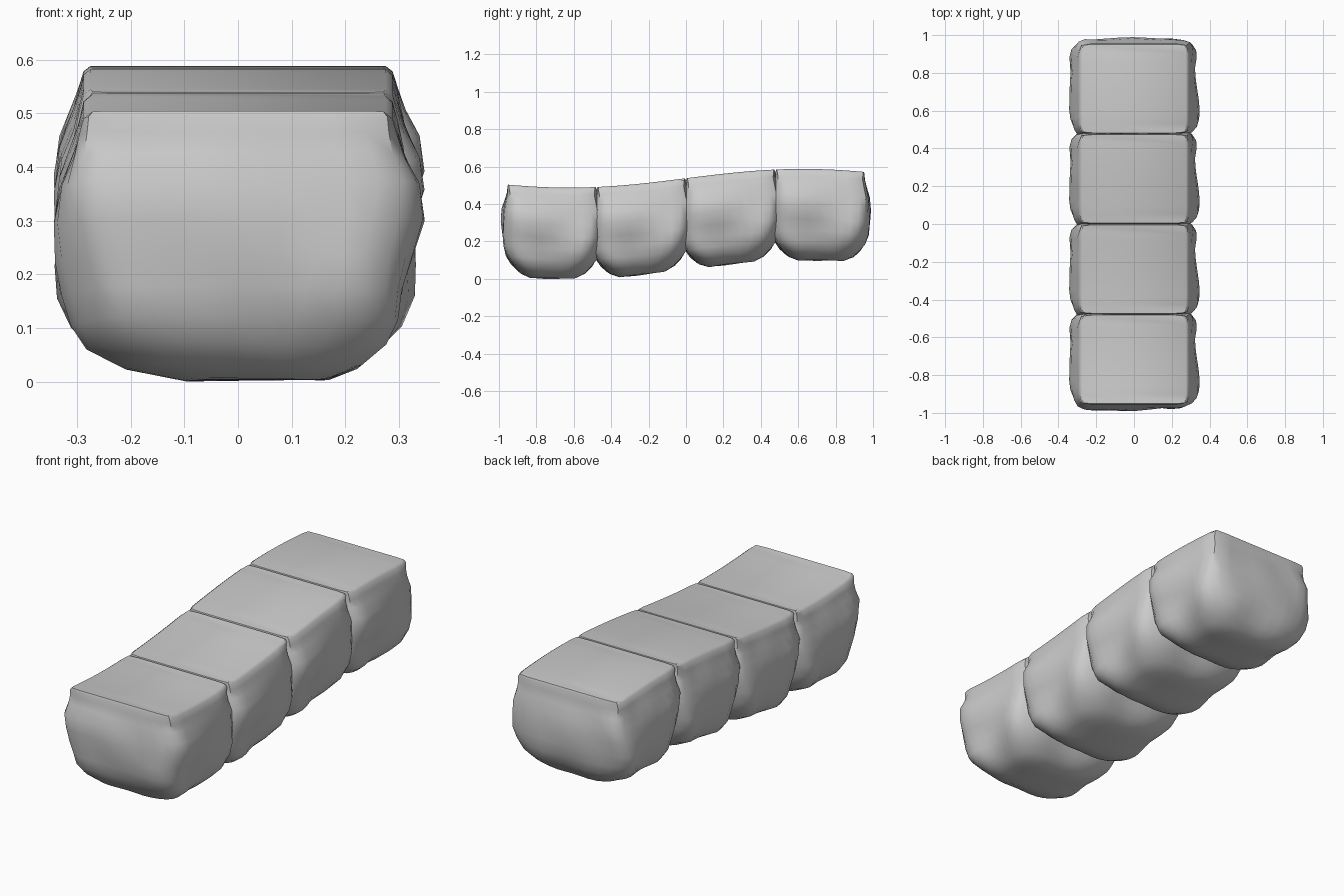
import bpy, bmesh, math
from mathutils import Vector, noise

if "Cube" in bpy.data.objects:
    bpy.data.objects.remove(bpy.data.objects["Cube"], do_unlink=True)

stone = bpy.data.materials.new("grey stone")
stone.use_nodes = True
GREY = (0.6, 0.6, 0.6, 1)
stone.diffuse_color = GREY
stone.node_tree.nodes["Principled BSDF"].inputs["Base Color"].default_value = GREY

SIDE = 10          # points along each side of a ring
PITCH = 0.478      # spacing of the blocks

# depth below the top, half width, half length, squareness, sideways shift
RINGS = [
    (0.000, 0.275, 0.234, 40, 0.0),
    (0.010, 0.288, 0.238, 20, 0.0),
    (0.040, 0.297, 0.239, 12, 0.0),
    (0.080, 0.308, 0.250, 8, 0.0),
    (0.130, 0.328, 0.264, 7, 0.0),
    (0.200, 0.340, 0.268, 6, 0.0),
    (0.270, 0.334, 0.266, 6, 0.0),
    (0.330, 0.320, 0.260, 5, 0.0),
    (0.385, 0.300, 0.240, 5, 0.0),
    (0.430, 0.270, 0.210, 4, 0.0),
    (0.465, 0.215, 0.170, 4, 0.01),
    (0.485, 0.130, 0.120, 4, 0.03),
]


def crest(y):
    """Height of the wavy walkway surface."""
    return 0.538 + 0.05 * math.sin(math.pi * y / 1.25)


def ring_points(half_x, half_y, power, shift):
    corners = [Vector(c) for c in ((1, -1), (1, 1), (-1, 1), (-1, -1))]
    for k in range(4):
        for i in range(SIDE):
            p = corners[k].lerp(corners[(k + 1) % 4], i / SIDE)
            p /= (abs(p.x) ** power + abs(p.y) ** power) ** (1 / power)
            yield p.x * half_x + shift, p.y * half_y


def stone_block(name, centre_y):
    bm = bmesh.new()
    loops = []
    for depth, hx, hy, power, shift in RINGS:
        loop = []
        rough = 0.035 * min(1, max(0, depth - 0.03) / 0.1)
        for x, y in ring_points(hx, hy, power, shift):
            bump = noise.noise_vector(Vector((x, y, depth)) * 5.5) * rough
            x, y = x + bump.x, y + bump.y * 0.6
            z = crest(centre_y + y) - depth + bump.z * 0.3
            loop.append(bm.verts.new((x, centre_y + y, max(z, 0))))
        loops.append(loop)
    n = 4 * SIDE
    # rough flanks
    for a, b in zip(loops, loops[1:]):
        for i in range(n):
            j = (i + 1) % n
            bm.faces.new((a[i], b[i], b[j], a[j]))
    # top and underside, in strips running across the block
    for loop in (loops[0], loops[-1]):
        for i in range(SIDE):
            left = 3 * SIDE - i
            bm.faces.new((loop[i], loop[i + 1], loop[left - 1], loop[left]))
        bm.faces.new([loop[i] for i in range(SIDE, 2 * SIDE + 1)])
        bm.faces.new([loop[i % n] for i in range(3 * SIDE, n + 1)])
    bmesh.ops.recalc_face_normals(bm, faces=bm.faces)
    mesh = bpy.data.meshes.new(name)
    bm.to_mesh(mesh)
    bm.free()
    mesh.materials.append(stone)
    block = bpy.data.objects.new(name, mesh)
    bpy.context.collection.objects.link(block)
    return block


# four stones in a row, front to back
for index in range(4):
    block = stone_block(f"stone_block_{index + 1}", (index - 1.5) * PITCH)
    bpy.ops.object.select_all(action="DESELECT")
    block.select_set(True)
    bpy.context.view_layer.objects.active = block
    bpy.ops.object.shade_smooth_by_angle(angle=math.radians(40))
